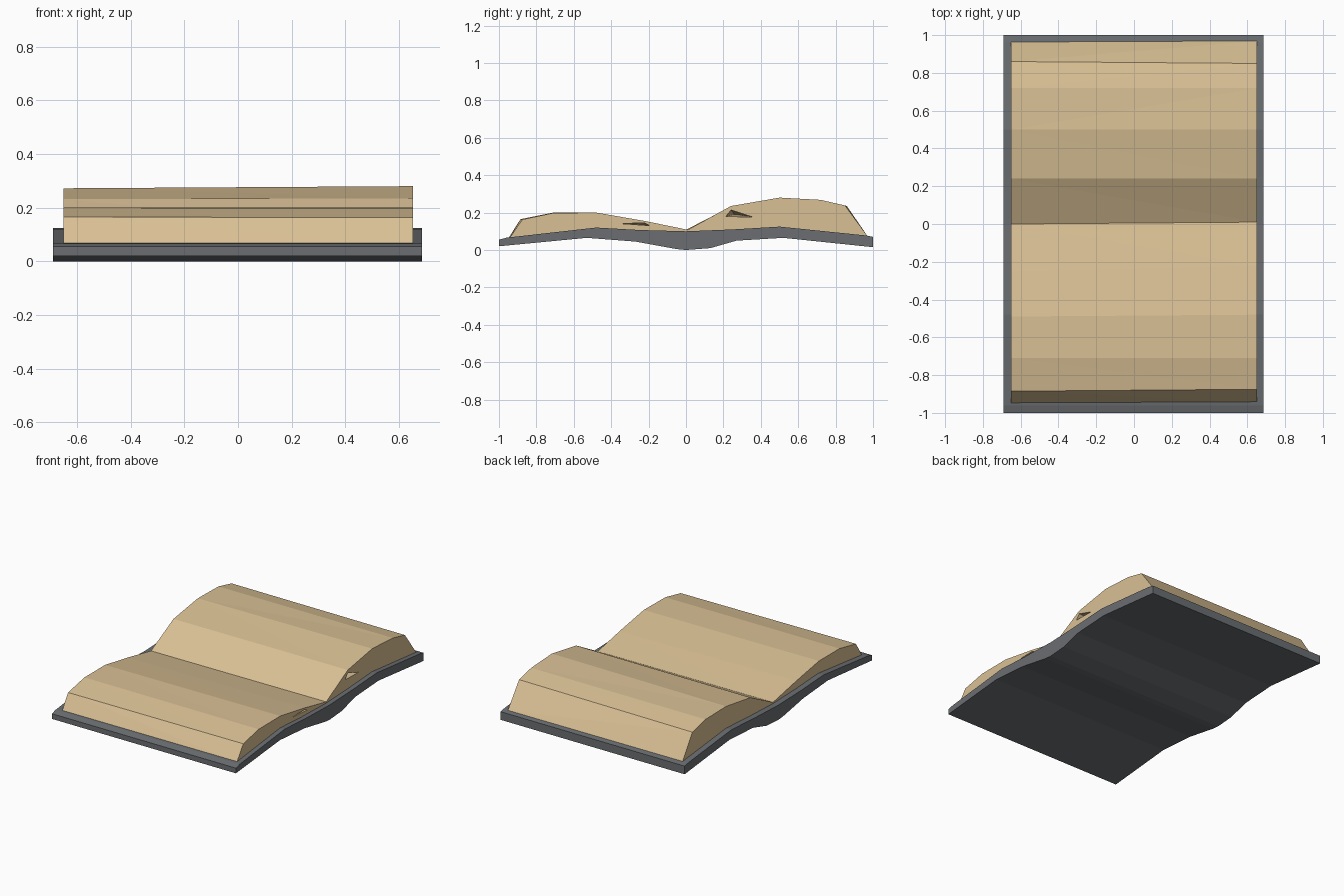
import bpy, bmesh

if "Cube" in bpy.data.objects:
    bpy.data.objects.remove(bpy.data.objects["Cube"])


def material(name, rgb):
    m = bpy.data.materials.new(name)
    m.diffuse_color = (*rgb, 1)
    m.use_nodes = True
    m.node_tree.nodes["Principled BSDF"].inputs["Base Color"].default_value = m.diffuse_color
    return m


paper = material("aged paper", (0.70, 0.53, 0.30))
leather = material("grey cover", (0.145, 0.155, 0.165))


def add_object(name, bm, mat):
    bmesh.ops.triangulate(bm, faces=bm.faces[:])
    bmesh.ops.recalc_face_normals(bm, faces=bm.faces[:])
    me = bpy.data.meshes.new(name)
    bm.to_mesh(me)
    bm.free()
    ob = bpy.data.objects.new(name, me)
    bpy.context.collection.objects.link(ob)
    if mat:
        me.materials.append(mat)
    return ob


def loft(name, sections, mat):
    """Skin (x, outline) sections, each outline a closed list of (y, z)."""
    bm = bmesh.new()
    rings = [[bm.verts.new((x, y, z)) for y, z in o] for x, o in sections]
    n = len(rings[0])
    for a, b in zip(rings, rings[1:]):
        for i in range(n):
            j = (i + 1) % n
            bm.faces.new((a[i], a[j], b[j], b[i]))
    bm.faces.new(rings[0])
    bm.faces.new(rings[-1])
    return add_object(name, bm, mat)


# Cover: thin wavy slab with a thicker spine
top = [(-1, .055), (-.96, .066), (-.48, .12), (-.25, .107), (0, .1),
       (.25, .11), (.5, .125), (.96, .078), (1, .07)]
bottom = [(1, .015), (.52, .065), (.27, .05), (.13, .01), (0, 0),
          (-.05, .005), (-.27, .045), (-.53, .065), (-1, .02)]
loft("cover", [(-.69, top + bottom), (.685, top + bottom)], leather)

# Page block: two humps meeting at the gutter
under = [(.5, .115), (.25, .10), (0, .09), (-.25, .097), (-.48, .11)]
left = [(-.95, .062), (-.885, .165), (-.71, .2), (-.49, .2), (-.25, .158),
        (0, .108), (.24, .232), (.5, .272), (.72, .268), (.86, .235), (.965, .075)]
right = [(-.945, .062), (-.875, .163), (-.71, .198), (-.48, .2), (-.22, .155),
         (.01, .108), (.24, .235), (.5, .28), (.72, .268), (.85, .238), (.97, .075)]
pages = loft("pages", [(-.65, left + under), (.652, right + under)], paper)


# Narrow wedge gaps between loose leaves, opening at the right end
def leaf_gap(name, tip, mouth):
    bm = bmesh.new()
    a = bm.verts.new(tip)
    ring = [bm.verts.new((.68, y, z)) for y, z in mouth]
    bm.faces.new(ring)
    for i in range(3):
        bm.faces.new((a, ring[i], ring[(i + 1) % 3]))
    cutter = add_object(name, bm, None)
    cutter.hide_render = True
    cutter.hide_viewport = True
    mod = pages.modifiers.new(name, 'BOOLEAN')
    mod.operation = 'DIFFERENCE'
    mod.solver = 'EXACT'
    mod.object = cutter


leaf_gap("back_leaf_gap", (.1, .26, .19), [(.21, .178), (.36, .176), (.24, .215)])
leaf_gap("front_leaf_gap", (.2, -.25, .135), [(-.36, .142), (-.19, .13), (-.22, .145)])
